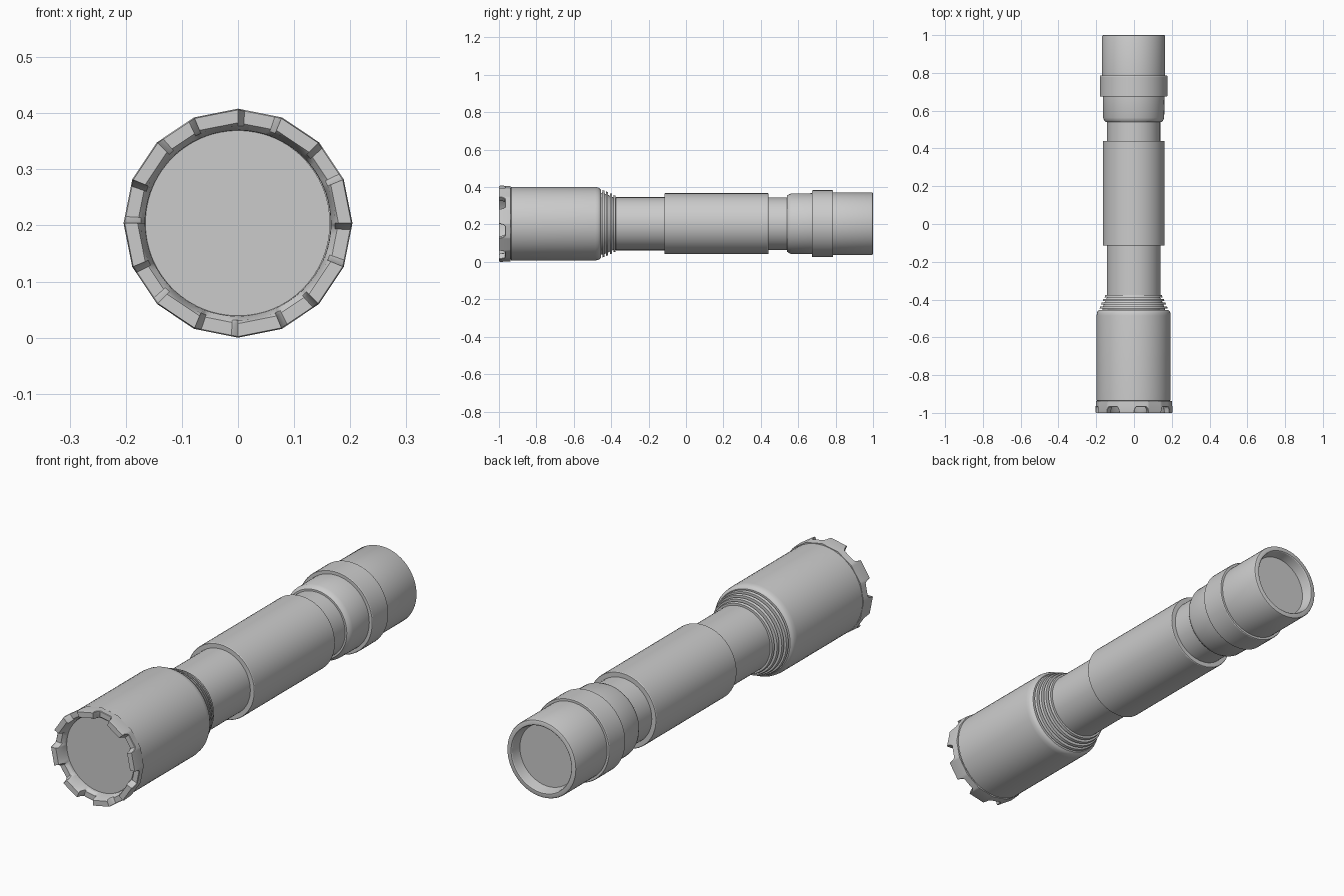
import bpy, bmesh
from math import sin, cos, pi, radians

if "Cube" in bpy.data.objects:
    bpy.data.objects.remove(bpy.data.objects["Cube"])

CX, CZ = -0.002, 0.204   # barrel axis, runs along y
SEG = 64


def skin(name, rings, cap_start=False, cap_end=False):
    """Join rings of points into a smooth shell."""
    bm = bmesh.new()
    loops = [[bm.verts.new(p) for p in ring] for ring in rings]
    n = len(loops[0])
    for a, b in zip(loops, loops[1:]):
        for i in range(n):
            j = (i + 1) % n
            bm.faces.new((a[i], a[j], b[j], b[i]))
    if cap_start:
        bm.faces.new(loops[0])
    if cap_end:
        bm.faces.new(loops[-1])
    bmesh.ops.recalc_face_normals(bm, faces=bm.faces)
    mesh = bpy.data.meshes.new(name)
    bm.to_mesh(mesh)
    bm.free()
    ob = bpy.data.objects.new(name, mesh)
    bpy.context.collection.objects.link(ob)
    bpy.ops.object.select_all(action='DESELECT')
    ob.select_set(True)
    bpy.context.view_layer.objects.active = ob
    bpy.ops.object.shade_smooth_by_angle(angle=radians(30))
    return ob


def lathe(name, profile, **caps):
    """Turn (y, radius) points around the barrel axis."""
    rings = [[(CX + r * cos(2 * pi * i / SEG), y, CZ + r * sin(2 * pi * i / SEG))
              for i in range(SEG)] for y, r in profile]
    return skin(name, rings, **caps)


# Scalloped front bezel: 8 teeth and 8 notches on a 16-sided rim
steps = []
for k in range(16):
    for t in (0.0, 0.06, 0.15, 0.3, 0.5, 0.7, 0.85, 0.94):
        depth = 0.0
        if k % 2:
            depth = 0.032 * min(1, (1 - abs(2 * t - 1)) / 0.3) ** 0.5
        steps.append(((k + t) * pi / 8, t, depth))


def bezel_ring(y, r, notch, facet):
    ring = []
    for a, t, depth in steps:
        rr = r * (cos(pi / 16) / cos((t - 0.5) * pi / 8) if facet else 1)
        ring.append((rr * cos(a), y + depth * notch, 0.204 + rr * sin(a)))
    return ring


skin("bezel", [
    bezel_ring(-0.937, 0.192, 0, False),
    bezel_ring(-0.937, 0.201, 0, True),
    bezel_ring(-0.99, 0.204, 0.75, True),
    bezel_ring(-1.0, 0.202, 1, True),
    bezel_ring(-1.0, 0.179, 1, True),
    bezel_ring(-0.993, 0.173, 0.9, False),
    bezel_ring(-0.955, 0.166, 0, False),
    bezel_ring(-0.945, 0.165, 0, False)])
lathe("lens", [(-0.945, 0.166), (-0.945, 0.02)], cap_end=True)

# Head, tapering through cooling fins to the tube
head = [(-0.937, 0.192), (-0.934, 0.196), (-0.485, 0.196), (-0.47, 0.194),
        (-0.46, 0.189), (-0.455, 0.182), (-0.455, 0.165)]
for y, r in ((-0.447, 0.180), (-0.427, 0.172), (-0.407, 0.163), (-0.388, 0.153)):
    head += [(y, r - 0.014), (y, r), (y + 0.011, r - 0.003), (y + 0.011, r - 0.018)]
head.append((-0.375, 0.142))
lathe("head", head)

# Tube with raised grip sleeve
lathe("tube", [(-0.375, 0.142), (-0.115, 0.142)])
lathe("grip", [(-0.115, 0.142), (-0.115, 0.161), (-0.112, 0.163),
               (0.437, 0.163), (0.44, 0.161), (0.44, 0.141)])
lathe("rear_neck", [(0.44, 0.141), (0.54, 0.141)])

# Tail cap with raised ring and recessed end
lathe("tail_cap", [(0.54, 0.141), (0.54, 0.149), (0.548, 0.156), (0.563, 0.162),
                   (0.675, 0.163)])
lathe("tail_ring", [(0.675, 0.163), (0.675, 0.177), (0.678, 0.179),
                    (0.782, 0.179), (0.785, 0.177), (0.785, 0.167)])
lathe("tail_end", [(0.785, 0.167), (0.993, 0.167), (0.998, 0.165), (1.0, 0.161),
                   (1.0, 0.146), (0.997, 0.143), (0.955, 0.135)], cap_end=True)
